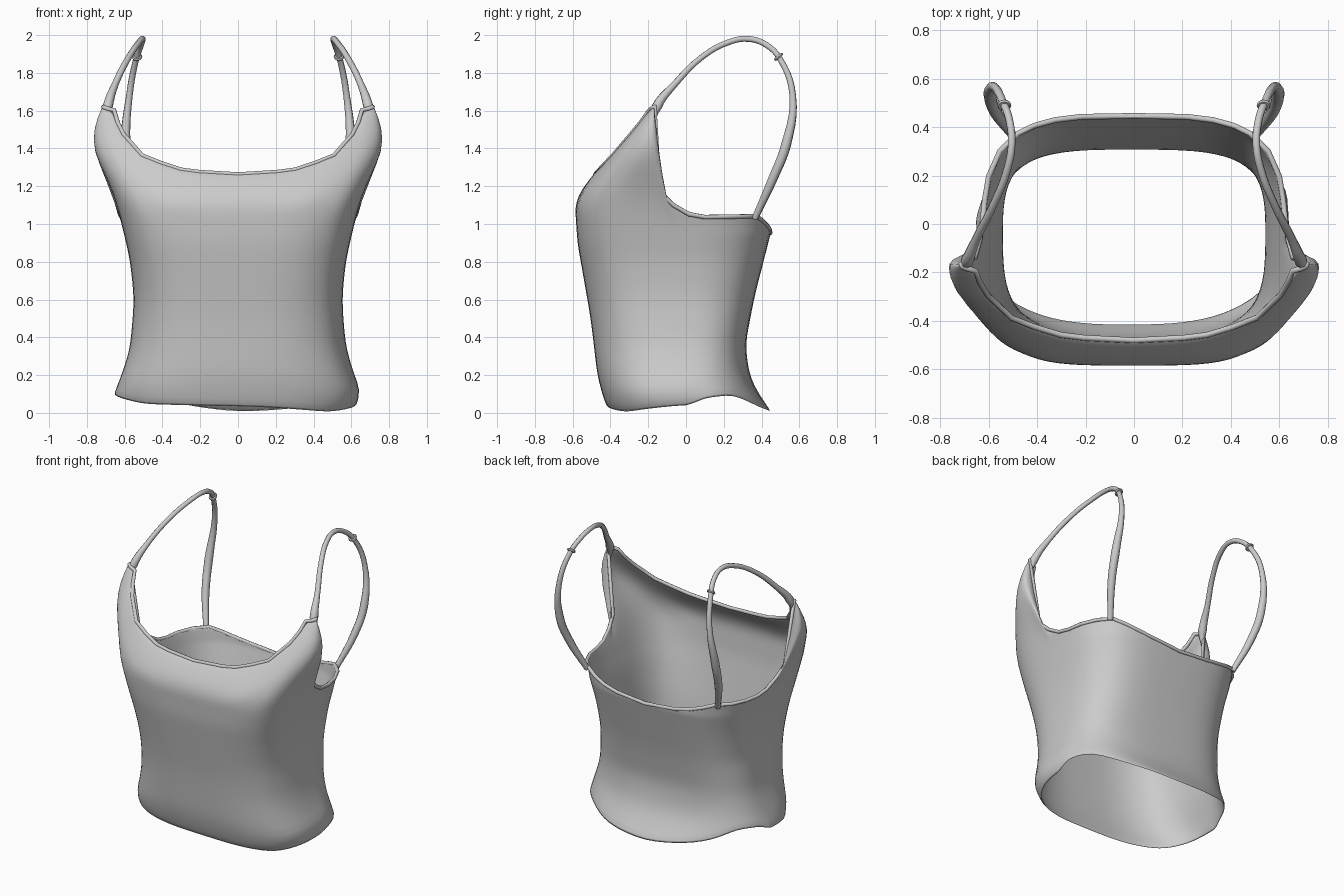
import bpy, math
from math import sin, cos, radians

if "Cube" in bpy.data.objects:
    bpy.data.objects.remove(bpy.data.objects["Cube"])

fabric = bpy.data.materials.new("pale_grey_fabric")
fabric.use_nodes = True
COLOUR = (0.6, 0.6, 0.6, 1)
fabric.diffuse_color = COLOUR
fabric.node_tree.nodes["Principled BSDF"].inputs["Base Color"].default_value = COLOUR


def lerp(keys, k):
    """Straight interpolation through (key, value) pairs."""
    for (a, va), (b, vb) in zip(keys, keys[1:]):
        if k <= b:
            return va + (vb - va) * max(0, (k - a) / (b - a))
    return keys[-1][1]


# Body outline by height: half width, front, back, middle depth, roundness
WIDTH = [(0, .61), (.1, .66), (.2, .615), (.35, .57), (.6, .55), (.8, .57),
         (1, .615), (1.2, .67), (1.35, .755), (1.45, .79), (1.62, .72)]
FRONT = [(0, -.41), (.1, -.445), (.2, -.47), (.5, -.505), (.9, -.575), (1.12, -.59),
         (1.2, -.54), (1.27, -.485), (1.37, -.41), (1.48, -.32), (1.62, -.2)]
BACK = [(0, .46), (.1, .385), (.2, .335), (.36, .315), (.6, .36), (.95, .45), (1.05, .455)]
MIDDLE = [(0, 0), (.6, -.05), (1.05, -.1), (1.2, -.165), (1.38, -.135), (1.62, -.165)]
FRONT_ROUND = [(0, .72), (.5, .66), (1, .55)]
BACK_ROUND = [(0, .8), (.36, .6), (1, .58)]

# Edges by angle from the front: neckline with armhole, and hem
TOP = [(0, 1.27), (12, 1.295), (29, 1.37), (40, 1.48), (58, 1.61), (90, 1.63),
       (90.1, 1.18), (91, 1.11), (94, 1.06), (100, 1.045), (140, 1.05), (160, 1), (180, .96)]
HEM = [(0, .03), (45, .02), (90, .065), (101, .11), (125, .12), (139, .08), (153, .04), (180, .005)]
ANGLES = [0, 6, 12, 20, 29, 40, 49, 58, 70, 80, 87, 90, 90.1, 91, 94,
          100, 110, 125, 140, 150, 160, 170, 180]
LOW_ROWS, HIGH_ROWS, WAIST = 10, 6, .9


def body_point(angle, z, side):
    s, c = sin(radians(angle)), cos(radians(angle))
    mid = lerp(MIDDLE, z)
    reach = lerp(FRONT if c > 0 else BACK, z) - mid
    power = lerp(FRONT_ROUND if c > 0 else BACK_ROUND, z)
    return (side * lerp(WIDTH, z) * max(s, 0) ** power, mid + reach * abs(c) ** power, z)


def body_column(angle, side):
    hem = lerp(HEM, angle) - .03 * side * sin(radians(angle))
    top = lerp(TOP, angle)
    heights = [hem + (WAIST - hem) * i / LOW_ROWS for i in range(LOW_ROWS)]
    heights += [WAIST + (top - WAIST) * i / HIGH_ROWS for i in range(HIGH_ROWS + 1)]
    return [body_point(angle, z, side) for z in heights]


def new_tube(name, kind, depth):
    """Empty round curve in the fabric colour, with one spline."""
    curve = bpy.data.curves.new(name, "CURVE")
    curve.dimensions = "3D"
    curve.bevel_depth, curve.bevel_resolution = depth, 2
    curve.resolution_u, curve.use_fill_caps = 5, True
    curve.materials.append(fabric)
    bpy.context.collection.objects.link(bpy.data.objects.new(name, curve))
    return curve.splines.new(kind)


# Body of the top: one closed tube of columns
columns = [body_column(a, 1) for a in ANGLES] + [body_column(a, -1) for a in ANGLES[-2:0:-1]]
n, rows = len(columns), len(columns[0])
verts = [p for col in columns for p in col]
faces = [(i * rows + j, (i + 1) % n * rows + j, (i + 1) % n * rows + j + 1, i * rows + j + 1)
         for i in range(n) for j in range(rows - 1)]
mesh = bpy.data.meshes.new("body")
mesh.from_pydata(verts, [], faces)
mesh.materials.append(fabric)
mesh.shade_smooth()
body = bpy.data.objects.new("body", mesh)
bpy.context.collection.objects.link(body)
wall = body.modifiers.new("cloth_thickness", "SOLIDIFY")
wall.thickness, wall.offset = .012, -1
soften = body.modifiers.new("soften", "SUBSURF")
soften.levels = soften.render_levels = 1

# Rolled trim along the neckline and armholes
trim = new_tube("top_edge_trim", "POLY", .012)
trim.points.add(n - 1)
for point, col in zip(trim.points, columns):
    x, y, z = col[-1]
    point.co = (x * .99, y * .99, z - .008, 1)
trim.use_cyclic_u = True
trim.use_smooth = True

# Shoulder straps: x, y, z and thickness along the path
STRAP = [(.705, -.175, 1.53, .3), (.69, -.155, 1.62, 1.5), (.65, -.06, 1.74, 1),
         (.58, .08, 1.88, .9), (.525, .22, 1.96, .9), (.505, .33, 1.98, .9),
         (.515, .43, 1.945, .9), (.54, .5, 1.87, .9), (.575, .565, 1.68, 1),
         (.595, .53, 1.42, 1.5), (.57, .46, 1.24, 1.4), (.5, .365, 1.03, 1)]
for name, side in (("left", 1), ("right", -1)):
    strap = new_tube(name + "_strap", "BEZIER", .018)
    strap.bezier_points.add(len(STRAP) - 1)
    for point, (x, y, z, r) in zip(strap.bezier_points, STRAP):
        point.co, point.radius = (side * x, y, z), r
        point.handle_left_type = point.handle_right_type = "AUTO"

    # Strap adjuster ring
    bpy.ops.mesh.primitive_torus_add(
        major_radius=.02, minor_radius=.009, major_segments=12, minor_segments=6,
        location=(side * .535, .49, 1.885), rotation=(math.radians(40), 0, 0))
    ring = bpy.context.object
    ring.name = name + "_strap_ring"
    ring.data.materials.append(fabric)
    bpy.ops.object.shade_smooth_by_angle()
